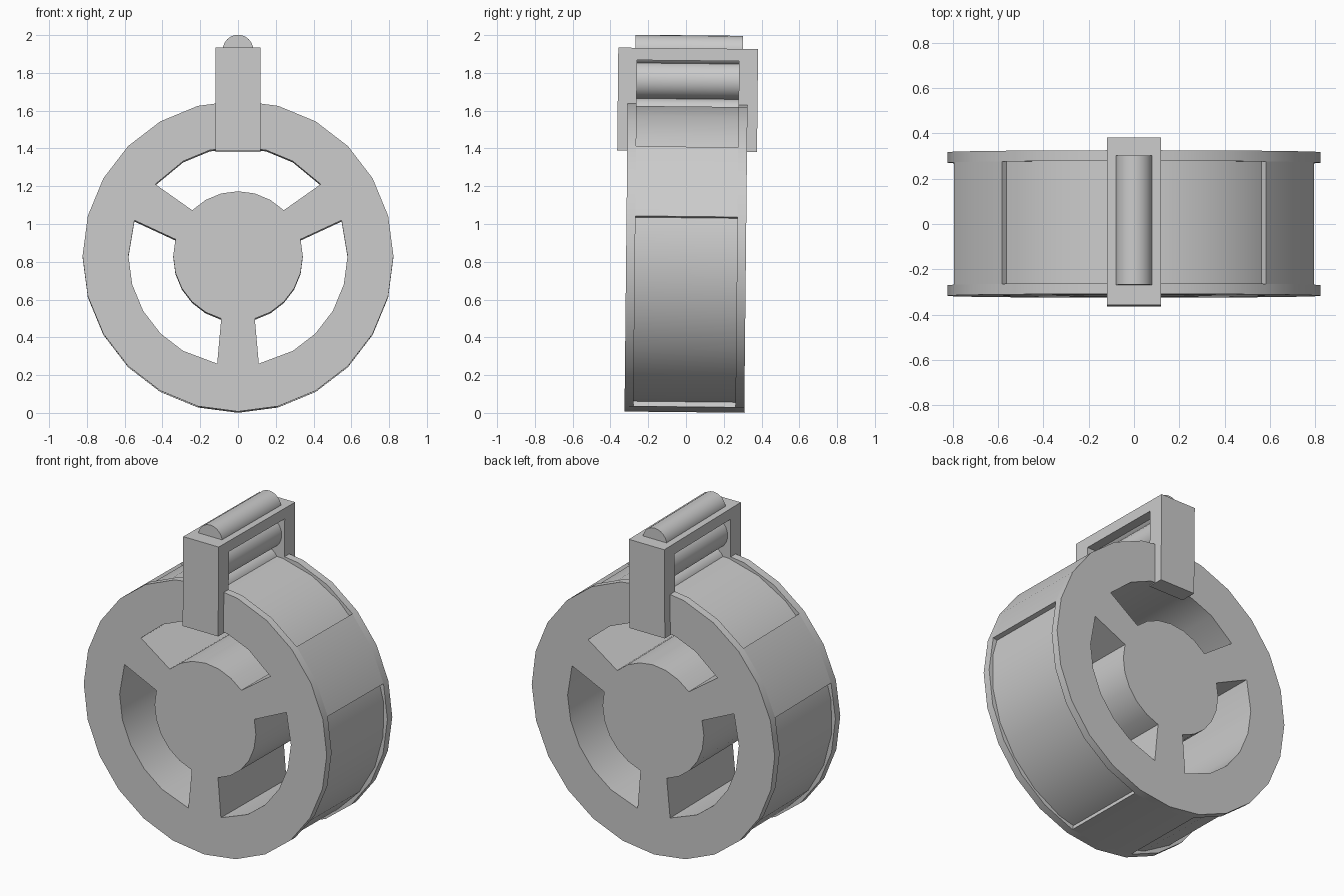
import bpy, bmesh, math
from mathutils import Matrix

if "Cube" in bpy.data.objects:
    bpy.data.objects.remove(bpy.data.objects["Cube"])

CZ, N = 0.827, 24
R_RIM, R_FLOOR, R_WIN, R_HUB = 0.823, 0.802, 0.58, 0.343
STEP = 2 * math.pi / N
TILT = Matrix.Translation((0, 0, 0.82)) @ Matrix.Rotation(math.radians(-0.6), 4, 'X') @ Matrix.Translation((0, 0, -0.82))

grey = bpy.data.materials.new("plain grey")
grey.diffuse_color = (0.6, 0.6, 0.6, 1)
grey.use_nodes = True
grey.node_tree.nodes["Principled BSDF"].inputs["Base Color"].default_value = grey.diffuse_color


def finish(name, bm):
    bmesh.ops.remove_doubles(bm, verts=bm.verts, dist=1e-5)
    bmesh.ops.recalc_face_normals(bm, faces=bm.faces)
    bm.transform(TILT)
    me = bpy.data.meshes.new(name)
    bm.to_mesh(me)
    bm.free()
    ob = bpy.data.objects.new(name, me)
    bpy.context.collection.objects.link(ob)
    me.materials.append(grey)
    bpy.ops.object.select_all(action='DESELECT')
    ob.select_set(True)
    bpy.context.view_layer.objects.active = ob
    bpy.ops.object.shade_smooth_by_angle(angle=math.radians(29))


def polar(r, k):
    a = k * STEP
    return r * math.cos(a), CZ + r * math.sin(a)


def window_k(k):
    # spoke corners are pulled in towards the spoke's middle (every 8 steps from step 2)
    m = (k - 2) % 8
    return k - 0.27 if m == 1 else k + 0.27 if m == 7 else k


def wheel_slice(name, y0, y1, r_out, shift):
    """Hub, three spokes and outer ring, extruded from y0 to y1."""
    bm = bmesh.new()
    def face(pts):
        bm.faces.new([bm.verts.new((x, y0, z)) for x, z in pts])
    face([polar(R_HUB, k) for k in range(N)])
    for k in range(N):
        w0, w1 = polar(R_WIN, window_k(k)), polar(R_WIN, window_k(k + 1))
        face([w0, polar(r_out, k + shift), polar(r_out, k + 1 + shift), w1])
        if (k - 2) % 8 in (0, 7):
            face([polar(R_HUB, k), w0, w1, polar(R_HUB, k + 1)])
    bmesh.ops.remove_doubles(bm, verts=bm.verts, dist=1e-5)
    ext = bmesh.ops.extrude_face_region(bm, geom=bm.faces[:])
    bmesh.ops.translate(bm, vec=(0, y1 - y0, 0),
                        verts=[g for g in ext["geom"] if isinstance(g, bmesh.types.BMVert)])
    finish(name, bm)


def prism(name, pts, y0, y1):
    bm = bmesh.new()
    f = bm.faces.new([bm.verts.new((x, y0, z)) for x, z in pts])
    ext = bmesh.ops.extrude_face_region(bm, geom=[f])
    bmesh.ops.translate(bm, vec=(0, y1 - y0, 0),
                        verts=[g for g in ext["geom"] if isinstance(g, bmesh.types.BMVert)])
    finish(name, bm)


def roller(name, z, r, y0, y1):
    prism(name, [(r * math.cos(i * STEP), z + r * math.sin(i * STEP)) for i in range(N)], y0, y1)


# Wheel: two side plates and a slightly recessed drum between them
wheel_slice("front_plate", -0.317, -0.27, R_RIM, 0)
wheel_slice("back_plate", 0.27, 0.317, R_RIM, 0)
wheel_slice("drum", -0.27, 0.27, R_FLOOR, 0.5)

# Flush rim blocks above each spoke
for i, k in enumerate((2, 10, 18)):
    pts = [polar(R_RIM, k + d) for d in (-1, 0, 1)] + [polar(0.7, k + d) for d in (1, 0, -1)]
    prism("rim_block_%d" % (i + 1), pts, -0.27, 0.27)

# Bracket: one upside-down U swept across its width
bm = bmesh.new()
u = [(-0.37, 1.385), (-0.37, 1.93), (0.37, 1.93), (0.37, 1.385),
     (0.27, 1.385), (0.27, 1.865), (-0.27, 1.865), (-0.27, 1.385)]
f = bm.faces.new([bm.verts.new((-0.12, y, z)) for y, z in u])
ext = bmesh.ops.extrude_face_region(bm, geom=[f])
bmesh.ops.translate(bm, vec=(0.24, 0, 0),
                    verts=[g for g in ext["geom"] if isinstance(g, bmesh.types.BMVert)])
finish("bracket", bm)

# Rollers on top of and inside the bracket
roller("top_roller", 1.918, 0.081, -0.28, 0.29)
roller("middle_roller", 1.76, 0.1, -0.27, 0.27)
roller("lower_roller", 1.59, 0.075, -0.27, 0.27)
